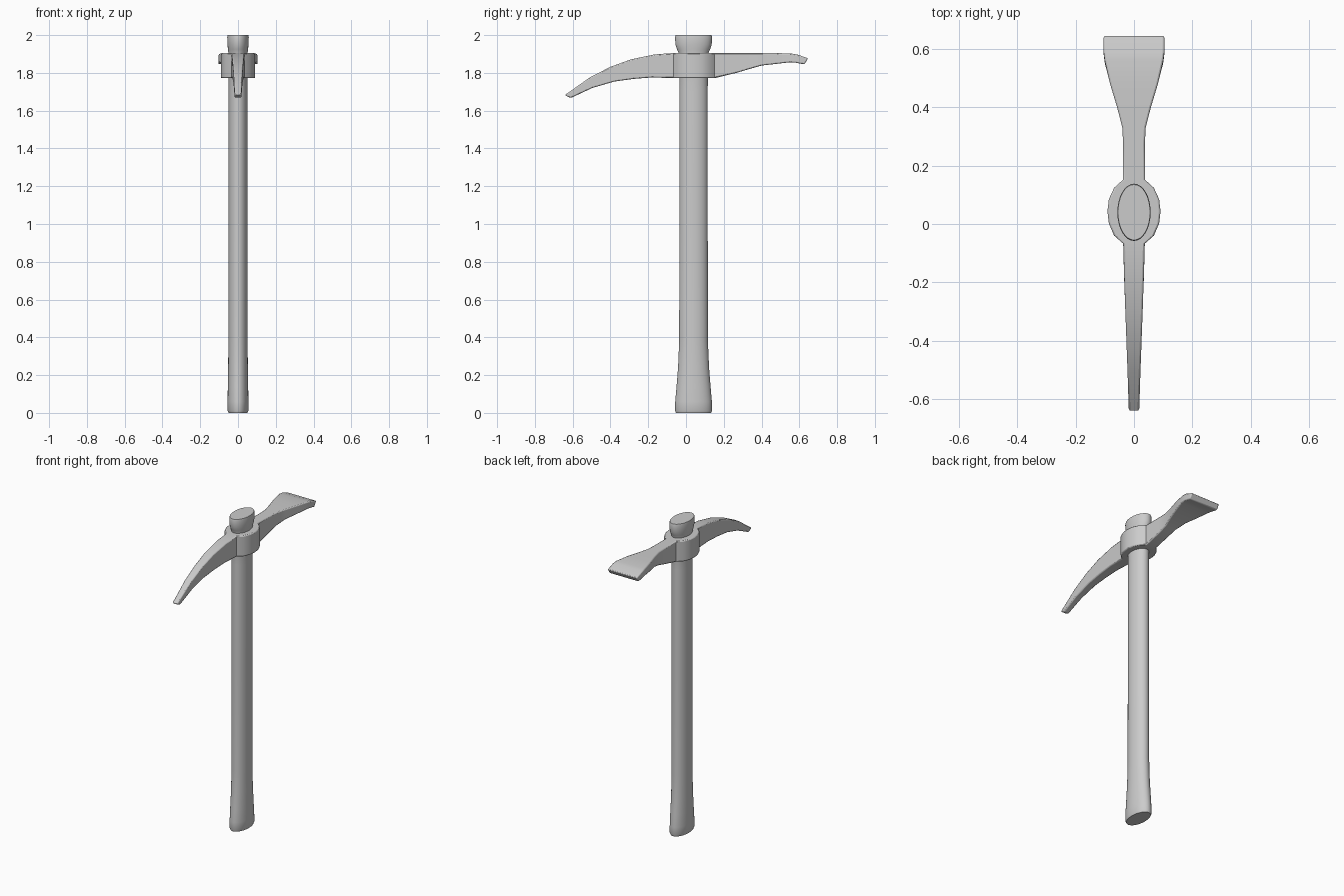
import bpy
import math

if "Cube" in bpy.data.objects:
    bpy.data.objects.remove(bpy.data.objects["Cube"])


def loft(name, rings, angle=35):
    """Skin closed rings of equal length and cap both ends."""
    n = len(rings[0])
    verts = [v for ring in rings for v in ring]
    faces = [(i * n + j, i * n + (j + 1) % n, (i + 1) * n + (j + 1) % n, (i + 1) * n + j)
             for i in range(len(rings) - 1) for j in range(n)]
    faces.append(tuple(reversed(range(n))))
    faces.append(tuple(range(len(verts) - n, len(verts))))
    mesh = bpy.data.meshes.new(name)
    mesh.from_pydata(verts, [], faces)
    obj = bpy.data.objects.new(name, mesh)
    bpy.context.collection.objects.link(obj)
    bpy.ops.object.select_all(action='DESELECT')
    obj.select_set(True)
    bpy.context.view_layer.objects.active = obj
    bpy.ops.object.shade_smooth_by_angle(angle=math.radians(angle))
    return obj


CY = 0.04   # the handle axis sits slightly behind the origin


def ellipse(z, rx, ry, n=32):
    return [(rx * math.cos(2 * math.pi * i / n), CY + ry * math.sin(2 * math.pi * i / n), z)
            for i in range(n)]


# Handle: oval shaft, flared foot and flared top above the head
handle_profile = [
    (0.0, 0.050, 0.093), (0.012, 0.055, 0.098), (0.06, 0.055, 0.097),
    (0.14, 0.054, 0.090), (0.24, 0.052, 0.082), (0.38, 0.051, 0.076),
    (1.0, 0.051, 0.075), (1.70, 0.051, 0.075), (1.90, 0.050, 0.076),
    (1.925, 0.053, 0.088), (1.95, 0.056, 0.096), (1.99, 0.057, 0.098),
    (2.0, 0.055, 0.095),
]
loft("handle", [ellipse(*p) for p in handle_profile])

# Head stations: top y, top z, bottom y, bottom z, half width
pick = [
    (-0.642, 1.682, -0.610, 1.667, 0.018),
    (-0.508, 1.777, -0.497, 1.720, 0.022),
    (-0.400, 1.832, -0.380, 1.754, 0.026),
    (-0.290, 1.872, -0.280, 1.768, 0.030),
    (-0.164, 1.898, -0.180, 1.776, 0.034),
]
# Collar around the handle: an arc of stations
collar = [(y, 1.905, y, 1.772, w) for y, w in
          ((-0.067, 0.037), (-0.040, 0.068), (0.002, 0.086), (0.043, 0.091),
           (0.085, 0.086), (0.124, 0.068), (0.152, 0.037))]
adze = [
    (0.270, 1.905, 0.270, 1.801, 0.037),
    (0.330, 1.905, 0.330, 1.819, 0.040),
    (0.400, 1.905, 0.400, 1.839, 0.058),
    (0.480, 1.905, 0.480, 1.848, 0.082),
    (0.560, 1.902, 0.550, 1.856, 0.100),
    (0.590, 1.897, 0.580, 1.854, 0.104),
    (0.646, 1.877, 0.627, 1.845, 0.104),
]
head = loft("head", [[(w, yb, zb), (w, yt, zt), (-w, yt, zt), (-w, yb, zb)]
                     for yt, zt, yb, zb, w in pick + collar + adze], 30)

# Softened edges on the forged head
bevel = head.modifiers.new("soft_edges", 'BEVEL')
bevel.width = 0.006
bevel.segments = 2
bevel.limit_method = 'ANGLE'
bevel.angle_limit = math.radians(50)

# Consistent outward normals
for obj in bpy.context.collection.objects:
    bpy.ops.object.select_all(action='DESELECT')
    obj.select_set(True)
    bpy.context.view_layer.objects.active = obj
    bpy.ops.object.mode_set(mode='EDIT')
    bpy.ops.mesh.select_all(action='SELECT')
    bpy.ops.mesh.normals_make_consistent(inside=False)
    bpy.ops.object.mode_set(mode='OBJECT')
